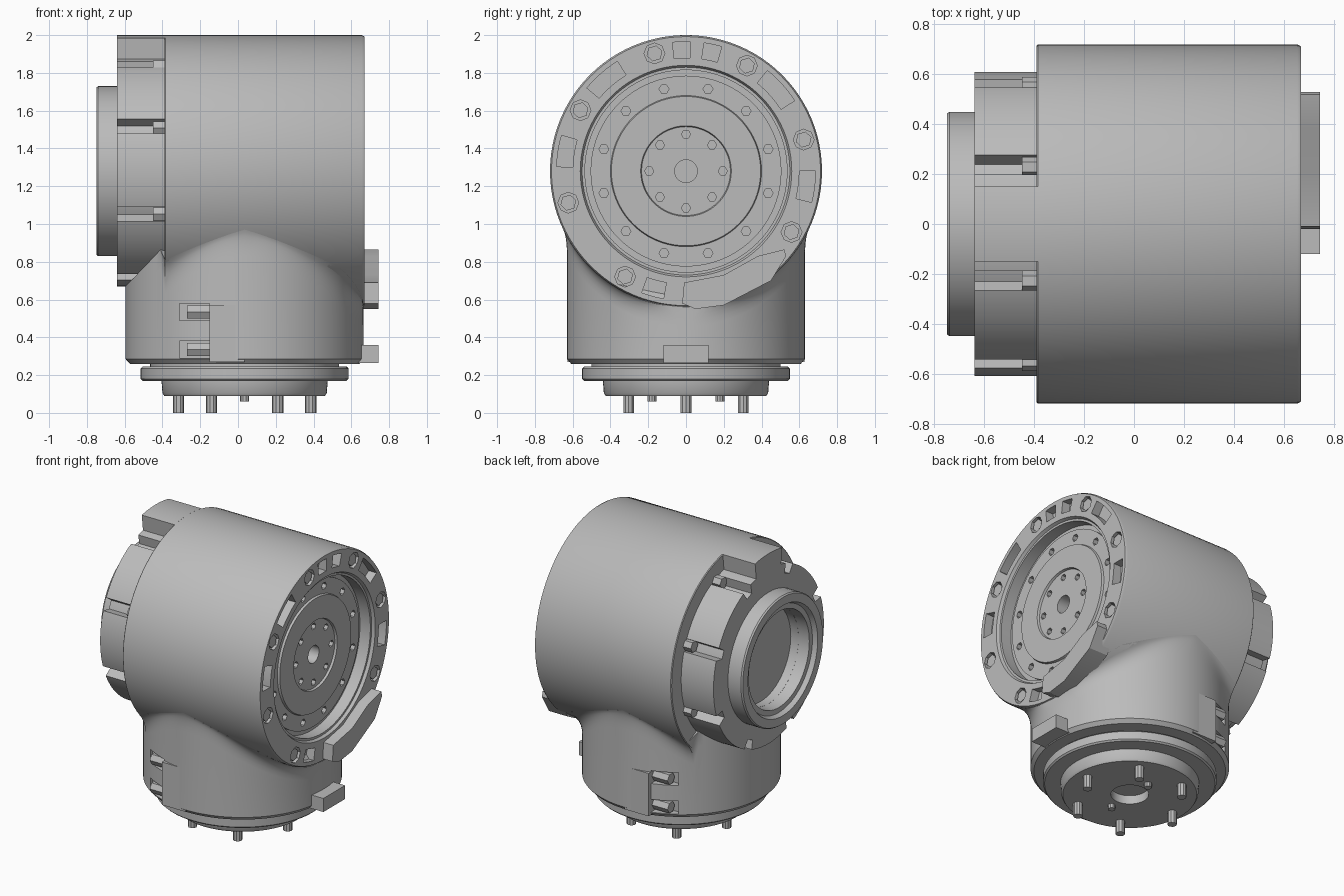
import bpy, bmesh, math
from math import sin, cos, pi, sqrt, radians

if "Cube" in bpy.data.objects:
    bpy.data.objects.remove(bpy.data.objects["Cube"])

grey = bpy.data.materials.new("machined grey")
grey.use_nodes = True
colour = (0.5, 0.5, 0.5, 1)
grey.diffuse_color = colour
grey.node_tree.nodes["Principled BSDF"].inputs["Base Color"].default_value = colour

AXIS_Z = 1.28      # height of the horizontal barrel axis
CX = 0.035         # x of the vertical base axis
BARREL_R, FLANGE_R, BASE_R = 0.72, 0.61, 0.63
parts, cutters = [], []


def finish(name, bm, cutter=False):
    bmesh.ops.recalc_face_normals(bm, faces=bm.faces)
    mesh = bpy.data.meshes.new(name)
    bm.to_mesh(mesh)
    bm.free()
    ob = bpy.data.objects.new(name, mesh)
    bpy.context.collection.objects.link(ob)
    mesh.materials.append(grey)
    ob.hide_render = cutter
    (cutters if cutter else parts).append(ob)
    return ob


def loft(bm, rings):
    """Skin closed rings of points and cap both ends."""
    loops = [[bm.verts.new(p) for p in ring] for ring in rings]
    n = len(loops[0])
    for a, b in zip(loops, loops[1:]):
        for i in range(n):
            j = (i + 1) % n
            bm.faces.new((a[i], a[j], b[j], b[i]))
    bm.faces.new(loops[0][::-1])
    bm.faces.new(loops[-1])


def lathe(name, profile, axis, segs=96):
    """Turn (radius, position) pairs about the barrel or base axis."""
    rings = []
    for r, h in profile:
        angles = [2 * pi * i / segs for i in range(segs)]
        if axis == "x":
            rings.append([(h, r * cos(a), AXIS_Z + r * sin(a)) for a in angles])
        else:
            rings.append([(CX + r * cos(a), r * sin(a), h) for a in angles])
    bm = bmesh.new()
    loft(bm, rings)
    return finish(name, bm)


def prisms(name, polygons, lo, hi, axis="x", cutter=False):
    """Extrude flat polygons along x (y,z points) or z (x,y points)."""
    bm = bmesh.new()
    for poly in polygons:
        if axis == "x":
            loft(bm, [[(h, u, v) for u, v in poly] for h in (lo, hi)])
        else:
            loft(bm, [[(u, v, h) for u, v in poly] for h in (lo, hi)])
    return finish(name, bm, cutter)


def ngon(u, v, r, n, turn=0.0):
    return [(u + r * cos(turn + 2 * pi * i / n), v + r * sin(turn + 2 * pi * i / n))
            for i in range(n)]


def on_barrel(r, deg):
    return r * cos(radians(deg)), AXIS_Z + r * sin(radians(deg))


def sector(r0, r1, deg, half):
    """Curved slot outline centred on an angle."""
    steps = [deg + half * k / 3 for k in range(-3, 4)]
    return [on_barrel(r1, d) for d in steps] + [on_barrel(r0, d) for d in steps[::-1]]


def rect(u0, u1, v0, v1):
    return [(u0, v0), (u1, v0), (u1, v1), (u0, v1)]


def cut(ob, tool):
    mod = ob.modifiers.new("cut", "BOOLEAN")
    mod.operation, mod.solver, mod.object = "DIFFERENCE", "EXACT", tool


# Main barrel with the recessed drive disc on its +x end
barrel = lathe("barrel", [
    (0.001, -0.39), (0.715, -0.39), (0.72, -0.385), (0.72, 0.655), (0.712, 0.67),
    (0.56, 0.67), (0.55, 0.65), (0.535, 0.65), (0.535, 0.57), (0.505, 0.57),
    (0.505, 0.585), (0.40, 0.585), (0.395, 0.60), (0.24, 0.60), (0.235, 0.585),
    (0.06, 0.585), (0.06, 0.50), (0.001, 0.50)], "x")
rim_angles = [15 + 45 * k for k in range(8)]
pockets = [ngon(*on_barrel(0.645, d), 0.055, 8) for d in rim_angles]
pockets += [sector(0.60, 0.685, d, h) for d, h in
            ((171, 7), (131, 9), (92, 4), (78, 4), (42, 9), (-7, 7), (-105, 5))]
cut(barrel, prisms("rim_pocket_cutter", pockets, 0.61, 0.72, cutter=True))
holes = [ngon(*on_barrel(0.45, 15 + 30 * k), 0.026, 6) for k in range(12)]
holes += [ngon(*on_barrel(0.195, 45 * k), 0.024, 6) for k in range(8)]
cut(barrel, prisms("disc_hole_cutter", holes, 0.55, 0.65, cutter=True))
prisms("rim_bolts", [ngon(*on_barrel(0.645, d), 0.043, 6, 0.3) for d in rim_angles],
       0.60, 0.66)

# Notched flange on the -x end, with a raised top lobe
outline = []
for d in range(0, 360):
    off = abs((d + 0.5) % 45 - 22.5)
    r = 0.545 if off < 4 else FLANGE_R
    if abs(d - 90) <= 12:
        r = BARREL_R
    outline.append(on_barrel(r, d))
flange = prisms("notched_flange", [outline], -0.64, -0.385)
cut(flange, prisms("bore_cutter", [ngon(0, AXIS_Z, 0.33, 64)], -0.70, -0.58, cutter=True))
prisms("flange_bolts", [ngon(*on_barrel(0.595, 22.5 + 45 * k), 0.04, 6) for k in range(8)],
       -0.45, -0.38)

# Open collar on the flange
bm = bmesh.new()
section = [(0.45, -0.63), (0.45, -0.74), (0.443, -0.75), (0.385, -0.75), (0.37, -0.72),
           (0.335, -0.72), (0.33, -0.63)]
loops = [[bm.verts.new((h, r * cos(a), AXIS_Z + r * sin(a))) for r, h in section]
         for a in [2 * pi * i / 72 for i in range(72)]]
for i, a in enumerate(loops):
    b = loops[(i + 1) % len(loops)]
    for k in range(len(section)):
        m = (k + 1) % len(section)
        bm.faces.new((a[k], b[k], b[m], a[m]))
finish("collar", bm)

# Upright base, flared where it meets the barrel
columns = []
for i in range(120):
    a = 2 * pi * i / 120
    x, y = BASE_R * cos(a), BASE_R * sin(a)
    behind = CX + x < -0.39
    big = FLANGE_R if behind else BARREL_R
    z_meet = AXIS_Z - sqrt(max(big * big - y * y, 0))
    z_top, y_top = z_meet, y
    if not behind:
        weight = 0.8 * min(1, 1.6 * abs(sin(a)))
        z_top += max(0, 0.98 - 0.36 * abs(x) - z_meet) * weight
        y_top = math.copysign(sqrt(max(big * big - (AXIS_Z - z_top) ** 2, 0)), y)
    col = [(CX + x * 0.965, y * 0.965, 0.26), (CX + x, y, 0.285)]
    for k in range(7):
        t = k / 6
        z = (1 - t) ** 2 * (z_meet - 0.1) + 2 * t * (1 - t) * z_meet + t * t * z_top
        col.append((CX + x, y + (y_top - y) * t * t, z))
    col.append((CX + x * 0.5, y * 0.5, 0.9))
    columns.append(col)
bm = bmesh.new()
loft(bm, list(zip(*columns)))
base = finish("base_housing", bm)

# Clamp pockets, screws and flat panels on front and back of the base
for side, label in ((-1, "front"), (1, "back")):
    y0, y1 = sorted((side * 0.50, side * 0.70))
    for z0 in (0.29, 0.49):
        tool = prisms(label + "_clamp_cutter", [rect(y0, y1, z0, z0 + 0.09)],
                      -0.31, -0.15, cutter=True)
        cut(base, tool)
        prisms(label + "_clamp_screw", [ngon(side * 0.55, z0 + 0.045, 0.04, 6)],
               -0.27, -0.14)
    y0, y1 = sorted((side * 0.55, side * 0.628))
    prisms(label + "_panel", [rect(y0, y1, 0.27, 0.57)], -0.15, 0.035)

# Stop tabs on the +x side
prisms("upper_stop_tab", [[(-0.02, 0.58), (0.05, 0.55), (0.20, 0.57), (0.45, 0.70),
                           (0.53, 0.83), (0.52, 0.865), (0.38, 0.83), (0.20, 0.73),
                           (-0.01, 0.69)]], 0.60, 0.745)
prisms("lower_stop_tab", [rect(-0.12, 0.12, 0.265, 0.36)], 0.55, 0.745)

# Output flange under the base, with a central bore
lathe("output_flange", [
    (0.12, 0.15), (0.12, 0.09), (0.425, 0.09), (0.435, 0.105), (0.44, 0.17), (0.54, 0.17),
    (0.55, 0.18), (0.55, 0.235), (0.54, 0.245), (0.50, 0.245), (0.50, 0.28)], "z")

# Long and short locating pins
prisms("long_pins", [ngon(CX + 0.35 * cos(k * pi / 3), 0.35 * sin(k * pi / 3), 0.03, 10)
                     for k in range(6)], 0, 0.12, "z")
prisms("short_pins", [ngon(CX, s * 0.18, 0.024, 10) for s in (-1, 1)], 0.06, 0.12, "z")

# Apply the cuts, remove the cutters and smooth the curved faces
bpy.ops.object.select_all(action="DESELECT")
for ob in parts:
    ob.select_set(True)
bpy.context.view_layer.objects.active = barrel
bpy.ops.object.convert(target="MESH")
for tool in cutters:
    bpy.data.objects.remove(tool)
bpy.ops.object.shade_smooth_by_angle(angle=radians(30))
